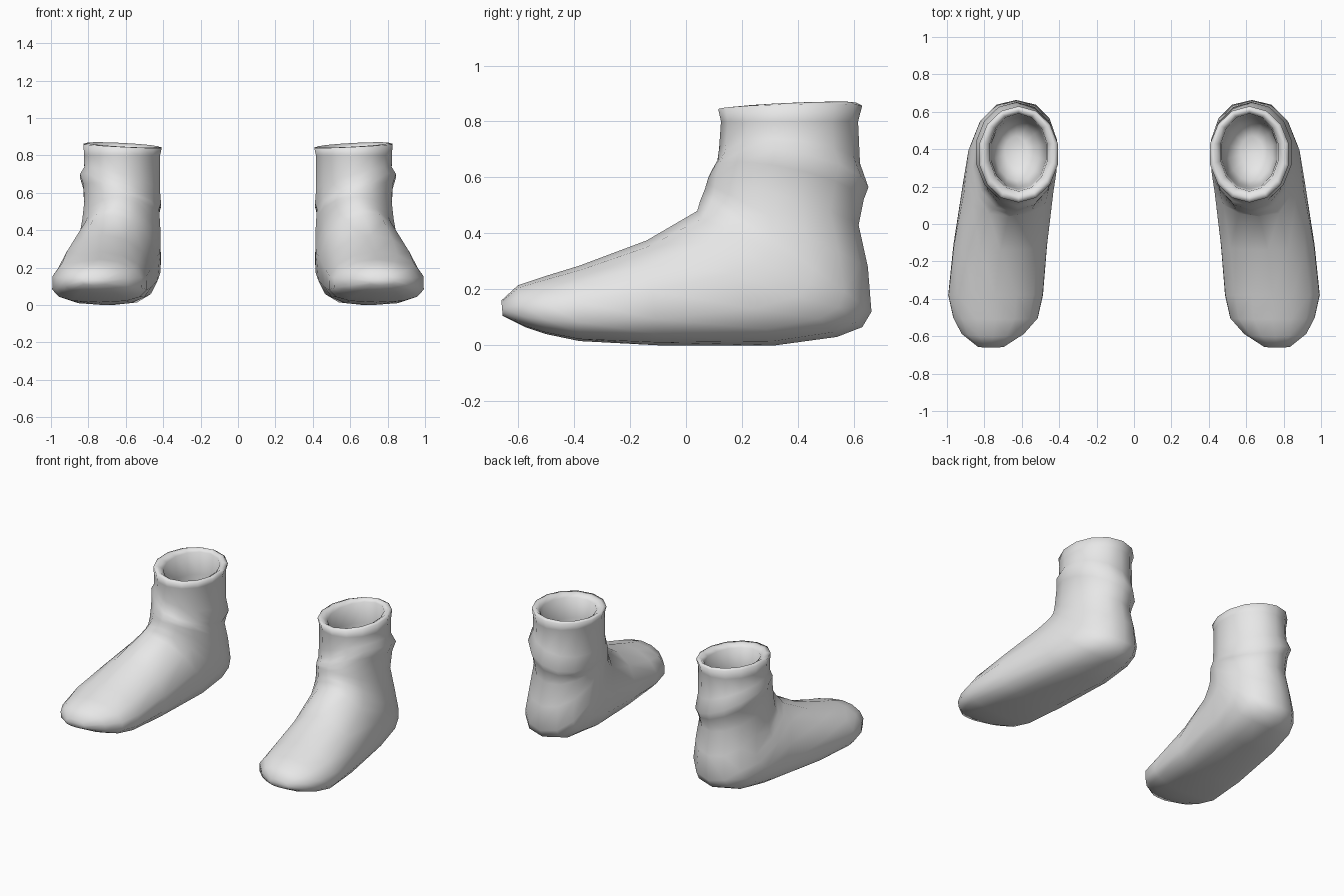
import bpy
import bmesh
import math

old = bpy.data.objects.get("Cube")
if old:
    bpy.data.objects.remove(old, do_unlink=True)

# One plain grey for the whole pair
grey = bpy.data.materials.new("soft_grey")
grey.use_nodes = True
colour = (0.8, 0.8, 0.8, 1)
grey.diffuse_color = colour
grey.node_tree.nodes["Principled BSDF"].inputs["Base Color"].default_value = colour

SIDES = 14

# Each row: upper/front y, z, lower/back y, z, centre x, half width
FOOT = [
    (-.66, .16, -.655, .105, .765, .07),
    (-.6, .215, -.575, .065, .755, .17),
    (-.51, .245, -.5, .04, .74, .23),
    (-.38, .285, -.38, .015, .74, .258),
    (-.14, .375, -.1, 0, .715, .255),
    (.04, .48, .32, 0, .67, .245),
    (.05, .515, .54, .03, .65, .24),
    (.06, .54, .63, .065, .638, .23),
    (.068, .56, .663, .12, .63, .222),
    (.074, .58, .65, .28, .625, .212),
]

# Ankle rows end with a roll: how far the ring rises towards the outer side
ANKLE = [
    (.08, .6, .617, .43, .622, .205, .02),
    (.095, .63, .635, .52, .622, .21, .06),
    (.112, .66, .652, .565, .628, .222, .08),
    (.118, .7, .622, .65, .62, .207, .06),
    (.125, .8, .615, .8, .62, .208, 0),
]

# Rim lip and the inner lining
RIM = [
    (.115, .845, .63, .857, .617, .215, .01),
    (.145, .847, .61, .867, .617, .19, .01),
    (.175, .825, .59, .845, .617, .157, .01),
    (.185, .7, .585, .7, .617, .15, 0),
    (.2, .5, .57, .48, .62, .145, 0),
    (.23, .36, .54, .32, .625, .12, 0),
    (.31, .31, .47, .28, .63, .06, 0),
]


def power(value, exponent):
    """Signed power that squares off a circle."""
    return math.copysign(abs(value) ** (2 / exponent), value)


def add_ring(bm, row, side, widest, boxy):
    """Closed section hung between its upper and lower profile points."""
    y_up, z_up, y_low, z_low, centre, half = row[:6]
    roll = row[6] if len(row) > 6 else 0
    ring = []
    for i in range(SIDES):
        angle = math.tau * i / SIDES
        across, along = math.sin(angle), math.cos(angle)
        if along < 0:
            across, along = power(across, boxy), power(along, boxy)
            up = widest * (1 + along)
        else:
            up = widest + (1 - widest) * along
        ring.append(bm.verts.new((
            side * (centre + half * across),
            y_low + (y_up - y_low) * up,
            z_low + (z_up - z_low) * up + roll * across,
        )))
    return ring


def build_boot(name, side):
    bm = bmesh.new()
    rings = []
    for i, row in enumerate(FOOT):
        # Low, flat-bottomed sections turn into round ones at the heel
        heel = max(0, (i - 4) / (len(FOOT) - 5))
        rings.append(add_ring(bm, row, side, .38 + .12 * heel, 2.8 - .7 * heel))
    for row in ANKLE + RIM:
        rings.append(add_ring(bm, row, side, .5, 2))

    # Skin neighbouring rings, close toe tip and lining floor
    for a, b in zip(rings, rings[1:]):
        for i in range(SIDES):
            j = (i + 1) % SIDES
            bm.faces.new((a[i], a[j], b[j], b[i]))
    bm.faces.new(rings[0])
    bm.faces.new(rings[-1])
    bmesh.ops.recalc_face_normals(bm, faces=bm.faces)
    for face in bm.faces:
        face.smooth = True

    mesh = bpy.data.meshes.new(name)
    bm.to_mesh(mesh)
    bm.free()
    mesh.materials.append(grey)
    boot = bpy.data.objects.new(name, mesh)
    bpy.context.collection.objects.link(boot)


build_boot("left_boot", 1)
build_boot("right_boot", -1)
